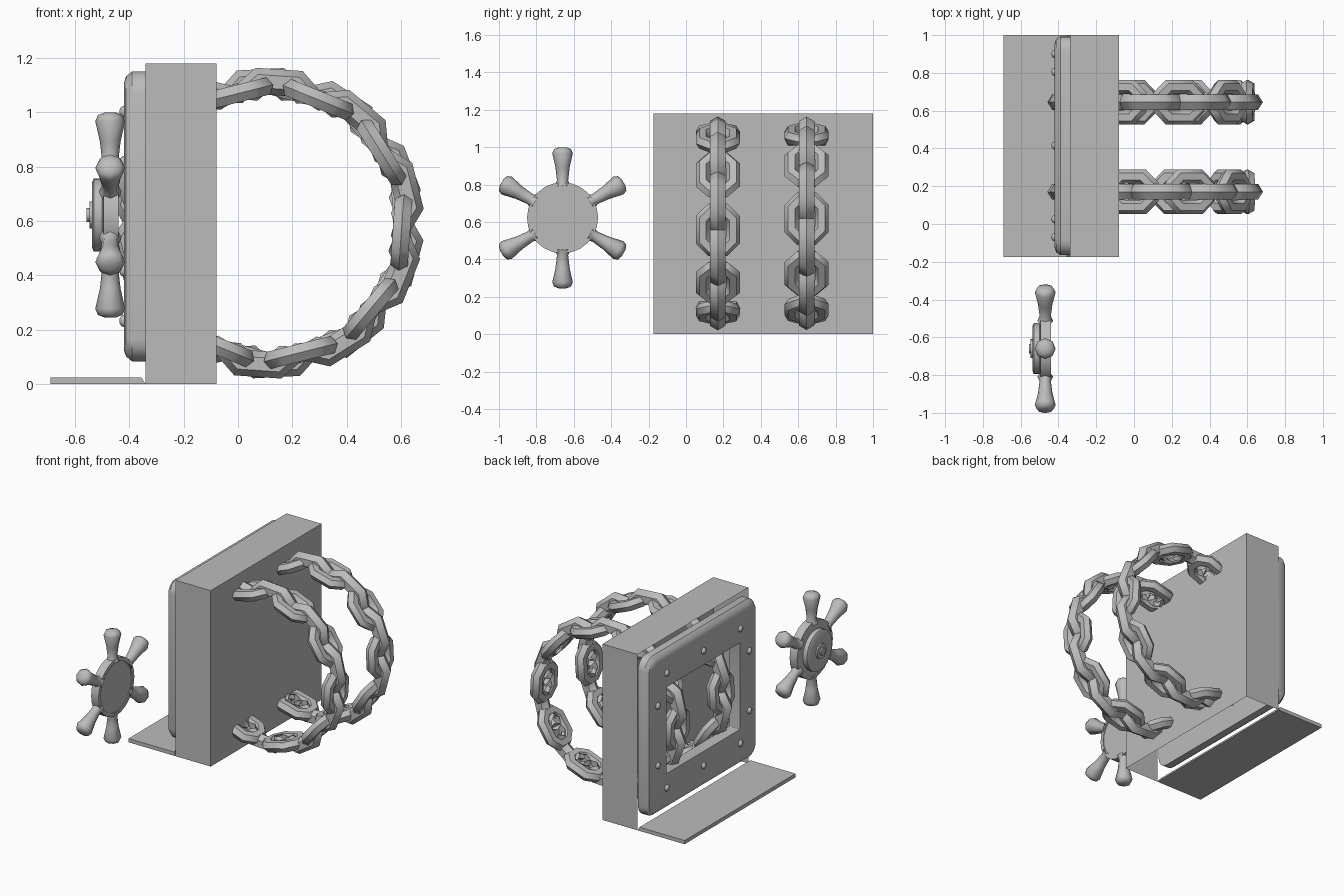
import bpy, bmesh, math
from mathutils import Vector, Matrix

cube = bpy.data.objects.get("Cube")
if cube:
    bpy.data.objects.remove(cube)

grey = bpy.data.materials.new("plain grey")
grey.diffuse_color = (0.5, 0.5, 0.5, 1)
grey.use_nodes = True
grey.node_tree.nodes["Principled BSDF"].inputs["Base Color"].default_value = (0.5, 0.5, 0.5, 1)


def finish(name, bm, smooth=None, fix=True):
    if fix:
        bmesh.ops.recalc_face_normals(bm, faces=bm.faces)
    mesh = bpy.data.meshes.new(name)
    bm.to_mesh(mesh)
    bm.free()
    mesh.materials.append(grey)
    ob = bpy.data.objects.new(name, mesh)
    bpy.context.collection.objects.link(ob)
    if smooth:
        bpy.ops.object.select_all(action='DESELECT')
        ob.select_set(True)
        bpy.context.view_layer.objects.active = ob
        bpy.ops.object.shade_smooth_by_angle(angle=math.radians(smooth))
    return ob


def box(bm, lo, hi):
    lo, hi = Vector(lo), Vector(hi)
    m = Matrix.Translation((lo + hi) / 2) @ Matrix.Diagonal((*(hi - lo), 1))
    return bmesh.ops.create_cube(bm, size=1, matrix=m)["verts"]


def skin(bm, loops, wrap=False):
    """Bridge equal-length vertex loops with quads."""
    n = len(loops[0])
    for k in range(len(loops) - (not wrap)):
        a, b = loops[k], loops[(k + 1) % len(loops)]
        for i in range(n):
            j = (i + 1) % n
            bm.faces.new((a[i], a[j], b[j], b[i]))


def lathe(bm, profile, matrix, sides):
    """Spin (radius, height) pairs about local z, closing both ends."""
    loops = []
    for r, h in profile:
        angles = [math.tau * i / sides for i in range(sides)]
        loops.append([bm.verts.new(matrix @ Vector((r * math.cos(t), r * math.sin(t), h))) for t in angles])
    skin(bm, loops)
    bm.faces.new(loops[0][::-1])
    bm.faces.new(loops[-1])


# Cabinet shell, open underneath and on its window side
bm = bmesh.new()
box(bm, (-0.34, -0.175, 0), (-0.08, 1, 1.18))
bm.normal_update()
bmesh.ops.delete(bm, geom=[f for f in bm.faces if f.normal.z < -0.5 or f.normal.x < -0.5], context='FACES')
finish("cabinet_shell", bm, fix=False)

# Floor plate with a slanted inner edge
bm = bmesh.new()
for v in box(bm, (-0.69, -0.175, 0), (-0.34, 1, 0.025)):
    if v.co.x > -0.4 and v.co.z > 0.01:
        v.co.x -= 0.015
finish("floor_plate", bm)

# Window frame: rounded outer rim stepping into a rectangular opening
MID_Y, MID_Z = 0.415, 0.617


def rounded(bm, x, half_y, half_z, radius, steps=5):
    loop = []
    for q, (sy, sz) in enumerate(((1, 1), (-1, 1), (-1, -1), (1, -1))):
        for i in range(steps):
            t = math.pi / 2 * (q + i / (steps - 1))
            loop.append(bm.verts.new((x, MID_Y + sy * (half_y - radius) + radius * math.cos(t),
                                      MID_Z + sz * (half_z - radius) + radius * math.sin(t))))
    return loop


bm = bmesh.new()
skin(bm, [rounded(bm, -0.34, 0.39, 0.29, 0.005),
          rounded(bm, -0.34, 0.58, 0.533, 0.08),
          rounded(bm, -0.39, 0.58, 0.533, 0.08),
          rounded(bm, -0.412, 0.565, 0.515, 0.07),
          rounded(bm, -0.42, 0.54, 0.49, 0.06),
          rounded(bm, -0.42, 0.39, 0.29, 0.005)], wrap=True)
finish("window_frame", bm, 35)

# Domed bolts around the frame
bm = bmesh.new()
spots = [(y, z) for y in (-0.39, 0, 0.39) for z in (-0.385, 0.385)]
spots += [(y, z) for y in (-0.485, 0.485) for z in (-0.2, 0.2)]
for y, z in spots:
    m = Matrix.Translation((-0.42, MID_Y + y, MID_Z + z)) @ Matrix.Diagonal((0.8, 1, 1, 1))
    bmesh.ops.create_uvsphere(bm, u_segments=10, v_segments=6, radius=0.022, matrix=m)
finish("frame_bolts", bm, 40)


# Chain links: chamfered loops swept with a six-sided tube
def link(bm, matrix, length, width, chamfer, tube, trim=False):
    part = bmesh.new()
    a, b = length / 2 - tube, width / 2 - tube
    loops = []
    for k in range(8):
        t = math.pi / 8 + k * math.pi / 4
        u, v = math.cos(t), math.sin(t)
        long_side = abs(u) > abs(v)
        p = Vector((math.copysign(a if long_side else a - chamfer, u),
                    math.copysign(b - chamfer if long_side else b, v), 0))
        out = Vector((u, v, 0)) / math.cos(math.pi / 8)
        loops.append([part.verts.new(p + out * tube * math.cos(s) + Vector((0, 0, tube * math.sin(s))))
                      for s in (i * math.pi / 3 for i in range(6))])
    skin(part, loops, wrap=True)
    bmesh.ops.recalc_face_normals(part, faces=part.faces)
    if trim:
        bmesh.ops.bisect_plane(part, geom=part.verts[:] + part.edges[:] + part.faces[:],
                               plane_co=(0, 0, 0), plane_no=(0, 1, 0), clear_inner=True)
    part.transform(matrix)
    mesh = bpy.data.meshes.new("link")
    part.to_mesh(mesh)
    part.free()
    bm.from_mesh(mesh)
    bpy.data.meshes.remove(mesh)


def chain(name, y, phase):
    bm = bmesh.new()
    for i in range(20):
        t = math.radians(phase + 18 * i)
        out = Vector((math.cos(t), 0, math.sin(t)))
        along = Vector((-math.sin(t), 0, math.cos(t)))
        side = Vector((0, 1, 0))
        upright = i % 2
        radius = 0.447 if upright else 0.49
        axes = (along, out, side) if upright else (along, side, -out)
        m = Matrix(axes).transposed().to_4x4()
        m.translation = Vector((0.112, y, 0.592)) + out * radius
        if upright:
            link(bm, m, 0.34, 0.24, 0.055, 0.048, trim=True)
        else:
            link(bm, m, 0.28, 0.235, 0.045, 0.037)
    finish(name, bm, 40, fix=False)


chain("near_chain", 0.17, -4)
chain("far_chain", 0.645, 3)

# Hand wheel: stepped hub facing -x with six flared grips
centre = Matrix.Translation((-0.47, -0.66, 0.622))
bm = bmesh.new()
lathe(bm, [(0.165, -0.025), (0.165, -0.03), (0.19, -0.03), (0.19, 0.025), (0.135, 0.03), (0.135, 0.06),
           (0.12, 0.067), (0.05, 0.067), (0.05, 0.077), (0.025, 0.077), (0.025, 0.087)],
      centre @ Matrix.Rotation(-math.pi / 2, 4, 'Y'), 24)
finish("wheel_hub", bm, 30)

bm = bmesh.new()
for i in range(6):
    lathe(bm, [(0.042, 0.17), (0.03, 0.2), (0.038, 0.27), (0.055, 0.345), (0.045, 0.368), (0.02, 0.377)],
          centre @ Matrix.Rotation(i * math.pi / 3, 4, 'X'), 8)
finish("wheel_grips", bm, 50)
